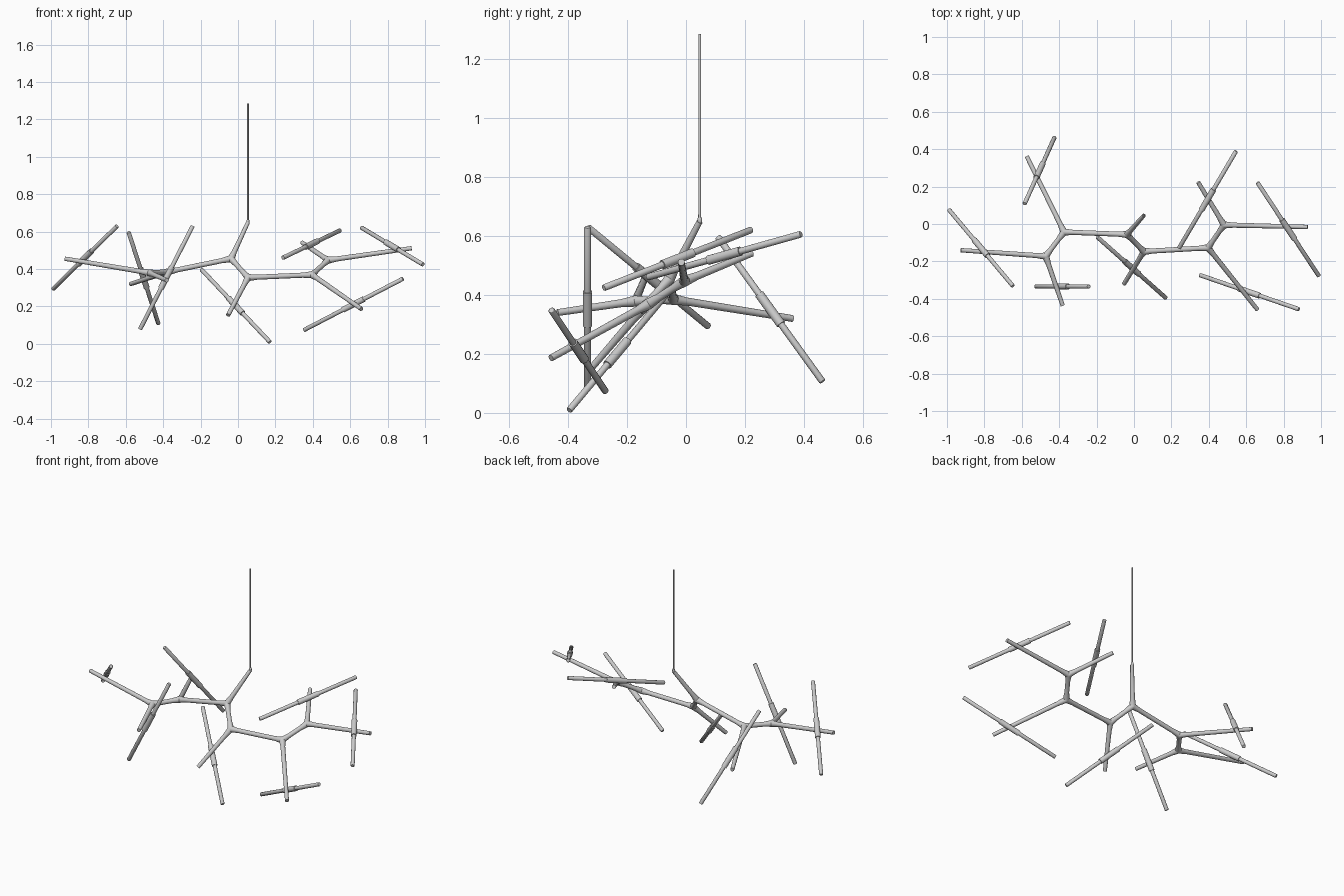
import bpy, bmesh, math
from mathutils import Vector

if "Cube" in bpy.data.objects:
    bpy.data.objects.remove(bpy.data.objects["Cube"])

SIDES = 16


def turned(name, p, q, profile):
    """Round bar from p to q; profile is (distance along, radius) pairs."""
    p, q = Vector(p), Vector(q)
    rot = (q - p).to_track_quat('Z', 'Y')
    bm = bmesh.new()
    rings = []
    for d, r in profile:
        ring = []
        for i in range(SIDES):
            a = 2 * math.pi * i / SIDES
            ring.append(bm.verts.new(p + rot @ Vector((r * math.cos(a), r * math.sin(a), d))))
        rings.append(ring)
    for a, b in zip(rings, rings[1:]):
        for i in range(SIDES):
            j = (i + 1) % SIDES
            bm.faces.new((a[i], a[j], b[j], b[i]))
    bm.faces.new(rings[0][::-1])
    bm.faces.new(rings[-1])
    return finish(name, bm)


def finish(name, bm):
    mesh = bpy.data.meshes.new(name)
    bm.to_mesh(mesh)
    bm.free()
    mesh.shade_smooth()
    mesh.set_sharp_from_angle(angle=math.radians(35))
    obj = bpy.data.objects.new(name, mesh)
    bpy.context.collection.objects.link(obj)
    return obj


def length(p, q):
    return (Vector(q) - Vector(p)).length


# Branching joints of the frame
top = (0.053, 0.046, 0.648)
joints = {
    'a': (-0.037, -0.056, 0.455),
    'b': (0.053, -0.147, 0.354),
    'c': (0.396, -0.127, 0.369),
    'd': (0.481, -0.005, 0.447),
    'e': (-0.374, -0.043, 0.385),
    'f': (-0.472, -0.172, 0.379),
}
FLARE, JOINT_R, ARM_R, TIP_R = 0.05, 0.019, 0.0135, 0.0115

for key, pos in joints.items():
    bm = bmesh.new()
    bmesh.ops.create_uvsphere(bm, u_segments=SIDES, v_segments=10, radius=JOINT_R)
    bmesh.ops.translate(bm, verts=bm.verts, vec=pos)
    finish('joint_' + key, bm)

# Arms linking joints, flared at both ends
for link in ('ab', 'bc', 'cd', 'ae', 'ef'):
    p, q = joints[link[0]], joints[link[1]]
    n = length(p, q)
    turned('link_arm_' + link, p, q,
           [(0, JOINT_R), (FLARE, ARM_R), (n - FLARE, ARM_R), (n, JOINT_R)])

# Hanging rod, ferrule and stem
turned('hanging_rod', top, (0.053, 0.047, 1.284), [(0, 0.0045), (0.636, 0.0045)])
turned('ferrule', (0.053, 0.047, 0.643), (0.053, 0.047, 0.663),
       [(0, 0.006), (0.004, 0.008), (0.016, 0.008), (0.02, 0.006)])
n = length(joints['a'], top)
turned('stem', joints['a'], top, [(0, JOINT_R), (FLARE, ARM_R), (n, 0.0105)])

# Free arms (joint, tip) and the lamp tube each one carries (start, end)
lamps = [
    ('d', (0.928, -0.016, 0.511), (0.66, 0.222, 0.621), (0.989, -0.279, 0.424)),
    ('d', (0.343, 0.223, 0.541), (0.24, -0.13, 0.46), (0.546, 0.39, 0.606)),
    ('c', (0.66, -0.458, 0.186), (0.352, -0.273, 0.073), (0.882, -0.456, 0.348)),
    ('b', (-0.053, -0.32, 0.153), (-0.196, -0.07, 0.398), (0.171, -0.396, 0.009)),
    ('e', (-0.573, 0.361, 0.32), (-0.585, 0.108, 0.597), (-0.425, 0.463, 0.106)),
    ('f', (-0.926, -0.14, 0.455), (-0.99, 0.077, 0.292), (-0.647, -0.332, 0.629)),
    ('f', (-0.381, -0.436, 0.34), (-0.524, -0.334, 0.077), (-0.242, -0.334, 0.63)),
]
TUBE_R, COLLAR_R, COLLAR_L = 0.0115, 0.016, 0.13
for i, (key, tip, start, end) in enumerate(lamps, 1):
    p = joints[key]
    n = length(p, tip)
    turned(f'lamp_arm_{i}', p, tip, [(0, JOINT_R), (FLARE, ARM_R), (n, TIP_R)])
    n = length(start, end)
    turned(f'lamp_tube_{i}', start, end,
           [(0, TUBE_R - 0.002), (0.003, TUBE_R), (n - 0.003, TUBE_R), (n, TUBE_R - 0.002)])
    # Collar around the middle of the tube
    s, e = Vector(start), Vector(end)
    half = (e - s).normalized() * COLLAR_L / 2
    mid = (s + e) / 2
    turned(f'lamp_collar_{i}', mid - half, mid + half, [(0, COLLAR_R), (COLLAR_L, COLLAR_R)])
